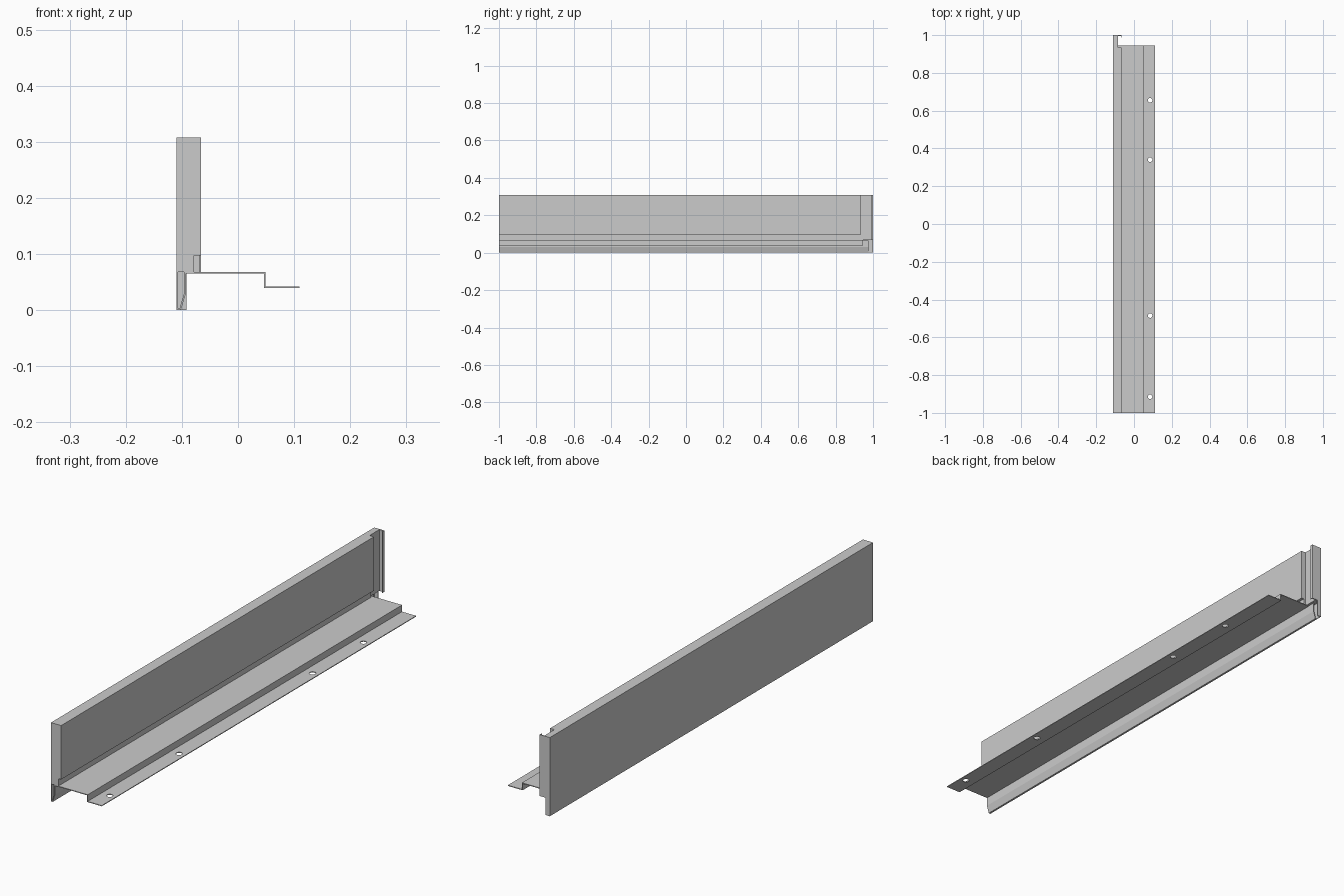
import bpy, bmesh
from mathutils import Matrix, Vector

if "Cube" in bpy.data.objects:
    bpy.data.objects.remove(bpy.data.objects["Cube"])

T = 0.003  # sheet thickness


def add(name, bm):
    bmesh.ops.recalc_face_normals(bm, faces=bm.faces)
    me = bpy.data.meshes.new(name)
    bm.to_mesh(me)
    bm.free()
    ob = bpy.data.objects.new(name, me)
    bpy.context.collection.objects.link(ob)
    return ob


def sheet(name, pts, y0, y1):
    """Bent sheet: open x/z path extruded along y, then thickened."""
    bm = bmesh.new()
    rows = [[bm.verts.new((x, y, z)) for x, z in pts] for y in (y0, y1)]
    for i in range(len(pts) - 1):
        bm.faces.new((rows[0][i], rows[0][i + 1], rows[1][i + 1], rows[1][i]))
    ob = add(name, bm)
    m = ob.modifiers.new("thickness", 'SOLIDIFY')
    m.thickness, m.offset, m.use_even_offset = T, 0, True
    return ob


def prism(name, pts, shift):
    """Closed outline extruded by a vector."""
    bm = bmesh.new()
    f = bm.faces.new([bm.verts.new(p) for p in pts])
    r = bmesh.ops.extrude_face_region(bm, geom=[f], use_keep_orig=True)
    verts = [v for v in r["geom"] if isinstance(v, bmesh.types.BMVert)]
    bmesh.ops.translate(bm, verts=verts, vec=Vector(shift))
    return add(name, bm)


# Stepped mounting tray
tray = sheet("tray", [(0.11, 0.0405), (0.0475, 0.0405), (0.0475, 0.0665),
                      (-0.096, 0.0665)], -1, 0.945)

# Screw holes in the low tray flange
bm = bmesh.new()
for y in (0.655, 0.34, -0.485, -0.915):
    bmesh.ops.create_cone(bm, cap_ends=True, segments=24, radius1=0.012,
                          radius2=0.012, depth=0.04,
                          matrix=Matrix.Translation((0.085, y, 0.0405)))
cutter = add("hole_cutter", bm)
cutter.hide_render = True
cutter.hide_set(True)
m = tray.modifiers.new("holes", 'BOOLEAN')
m.operation, m.object, m.solver = 'DIFFERENCE', cutter, 'EXACT'

# Hollow tapered lip below the wall
sheet("bottom_lip", [(-0.0945, 0.0665), (-0.0945, 0.03), (-0.103, T / 2),
                     (-0.1085, T / 2), (-0.1085, 0.068)], -1, 0.975)

# Wall panel, stepped in above the tray
wall = [(-0.11, 0.308), (-0.066, 0.308), (-0.066, 0.097),
        (-0.078, 0.097), (-0.078, 0.068), (-0.11, 0.068)]
prism("wall_panel", [(x, -1, z) for x, z in wall], (0, 1.935, 0))

# Narrow end tongue with flange and return lip, drawn in plan
plan = [(-0.11, 0.935), (-0.085, 0.935), (-0.085, 0.996), (-0.069, 0.996),
        (-0.069, 0.988), (-0.066, 0.988), (-0.066, 1), (-0.11, 1)]
prism("end_tongue", [(x, y, 0.068) for x, y in plan], (0, 0, 0.24))

# Lower corner closing the lip at the back end
corner = [(-0.11, 0.975), (-0.107, 0.975), (-0.107, 0.997),
          (-0.092, 0.997), (-0.092, 1), (-0.11, 1)]
prism("lip_end_plate", [(x, y, 0) for x, y in corner], (0, 0, 0.068))
